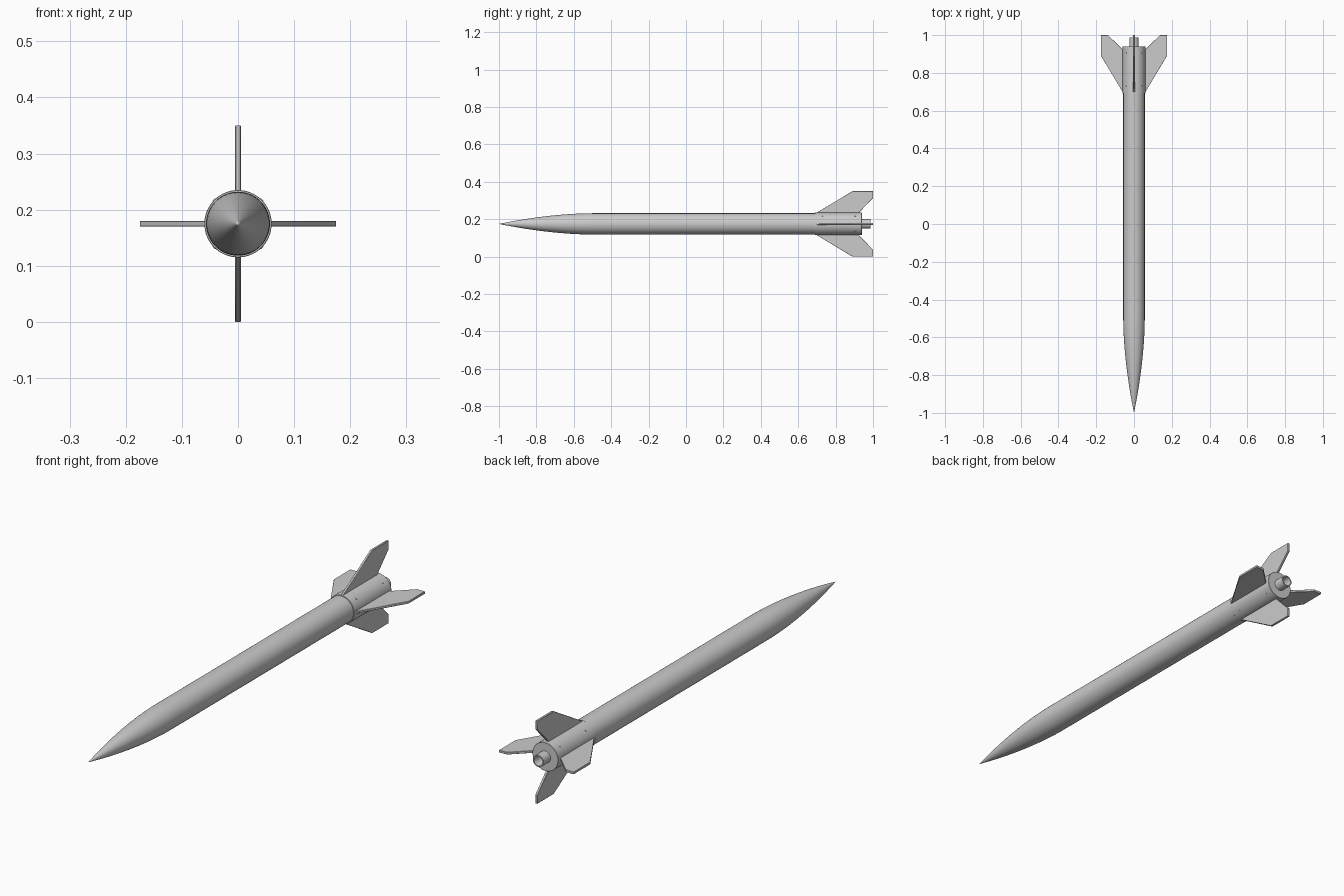
import bpy, bmesh, math
from mathutils import Matrix, Vector

if "Cube" in bpy.data.objects:
    bpy.data.objects.remove(bpy.data.objects["Cube"])

AXIS_Z = 0.175          # height of the rocket's centre line
BODY_R, SLEEVE_R = 0.057, 0.060


def finish(name, bm, angle=30):
    bmesh.ops.remove_doubles(bm, verts=bm.verts, dist=1e-6)
    bmesh.ops.recalc_face_normals(bm, faces=bm.faces)
    mesh = bpy.data.meshes.new(name)
    bm.to_mesh(mesh)
    bm.free()
    obj = bpy.data.objects.new(name, mesh)
    bpy.context.collection.objects.link(obj)
    obj.location.z = AXIS_Z
    bpy.ops.object.select_all(action='DESELECT')
    obj.select_set(True)
    bpy.context.view_layer.objects.active = obj
    bpy.ops.object.shade_smooth_by_angle(angle=math.radians(angle))
    return obj


def lathe(name, profile, segments=64):
    """Spin (y, radius) points about the y axis."""
    bm = bmesh.new()
    verts = [bm.verts.new((r, y, 0)) for y, r in profile]
    edges = [bm.edges.new(pair) for pair in zip(verts, verts[1:])]
    bmesh.ops.spin(bm, geom=verts + edges, cent=(0, 0, 0), axis=(0, 1, 0),
                   angle=math.tau, steps=segments, use_duplicate=False)
    return finish(name, bm)


# Ogive nose cone
nose = []
for i in range(25):
    t = i / 24
    nose.append((-1 + 0.5 * t, BODY_R * (1 - (1 - t) ** 1.8)))
lathe("nose_cone", nose + [(-0.5, 0)])

# Main body tube
lathe("body_tube", [(-0.5, 0), (-0.5, BODY_R), (0.72, BODY_R), (0.72, 0)])

# Tail sleeve that carries the fins, with an opening for the motor
lathe("tail_sleeve", [(0.69, BODY_R - 0.002), (0.69, SLEEVE_R - 0.001), (0.691, SLEEVE_R),
                      (0.939, SLEEVE_R), (0.94, SLEEVE_R - 0.001), (0.94, 0.024)])

# Hollow motor nozzle
lathe("motor_nozzle", [(0.93, 0.025), (0.987, 0.025), (0.987, 0.020),
                       (0.93, 0.016), (0.93, 0)], 48)

# Four swept fins: (radius, y) outline, given thickness
outline = [(0.055, 0.69), (0.175, 0.89), (0.175, 1.0), (0.138, 1.0), (0.055, 0.92)]
HALF = 0.005
for i, place in enumerate(("right", "top", "left", "bottom")):
    bm = bmesh.new()
    face = bm.faces.new([bm.verts.new((r, y, -HALF)) for r, y in outline])
    ext = bmesh.ops.extrude_face_region(bm, geom=[face])
    bmesh.ops.translate(bm, vec=(0, 0, 2 * HALF),
                        verts=[v for v in ext["geom"] if isinstance(v, bmesh.types.BMVert)])
    bmesh.ops.rotate(bm, cent=(0, 0, 0), verts=bm.verts,
                     matrix=Matrix.Rotation(-i * math.pi / 2, 3, 'Y'))
    fin = finish("fin_" + place, bm, 20)
    bevel = fin.modifiers.new("edge_bevel", 'BEVEL')
    bevel.width = 0.0012
    bevel.segments = 1
    bevel.limit_method = 'ANGLE'
    bevel.angle_limit = math.radians(60)

# Small screws round the sleeve, between the fins
bm = bmesh.new()
for i in range(4):
    a = math.pi / 4 + i * math.pi / 2
    out = Vector((math.cos(a), 0, math.sin(a)))
    for y in (0.73, 0.905):
        pos = Matrix.Translation(out * SLEEVE_R + Vector((0, y, 0)))
        turn = out.to_track_quat('Z', 'Y').to_matrix().to_4x4()
        bmesh.ops.create_cone(bm, cap_ends=True, segments=12, radius1=0.004,
                              radius2=0.003, depth=0.002, matrix=pos @ turn)
finish("sleeve_screws", bm)
